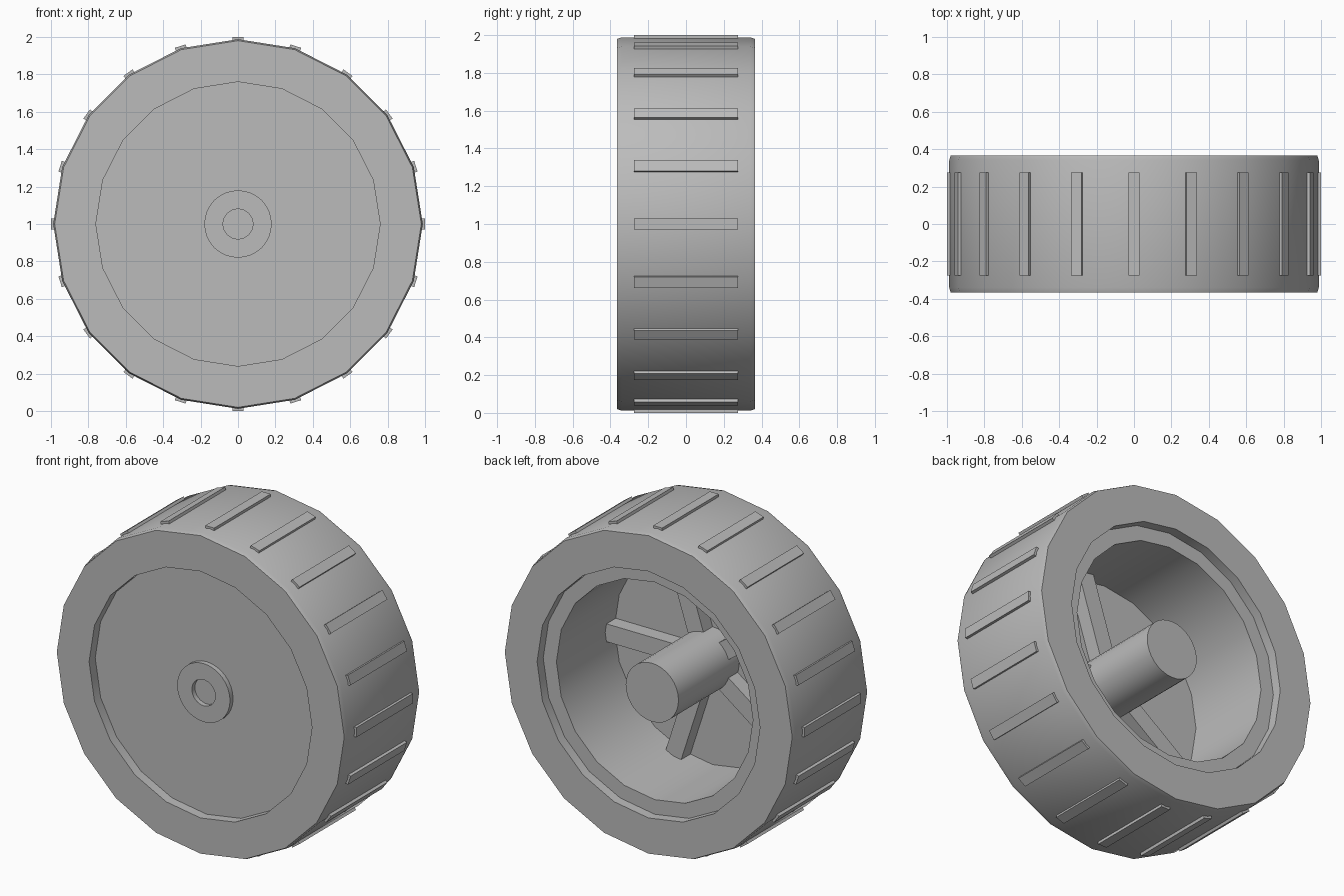
import bpy
import bmesh
import math
from mathutils import Matrix, Vector

if "Cube" in bpy.data.objects:
    bpy.data.objects.remove(bpy.data.objects["Cube"], do_unlink=True)

SIDES = 20
CENTRE = Vector((0, 0, 1))

grey = bpy.data.materials.new("plain_grey")
grey.use_nodes = True
grey.diffuse_color = (0.5, 0.5, 0.5, 1)
grey.node_tree.nodes["Principled BSDF"].inputs["Base Color"].default_value = grey.diffuse_color


def finish(name, bm, smooth=True):
    bmesh.ops.recalc_face_normals(bm, faces=bm.faces)
    mesh = bpy.data.meshes.new(name)
    bm.to_mesh(mesh)
    bm.free()
    mesh.materials.append(grey)
    obj = bpy.data.objects.new(name, mesh)
    obj.location = CENTRE
    bpy.context.collection.objects.link(obj)
    if smooth:
        bpy.ops.object.select_all(action="DESELECT")
        obj.select_set(True)
        bpy.context.view_layer.objects.active = obj
        bpy.ops.object.shade_smooth_by_angle(angle=math.radians(30))
    return obj


def lathe(name, profile, sides):
    """Turn a closed (radius, y) profile around the axle."""
    bm = bmesh.new()
    rings = []
    for i in range(sides):
        a = math.tau * i / sides
        rings.append([bm.verts.new((r * math.cos(a), y, r * math.sin(a))) for r, y in profile])
    n = len(profile)
    for i in range(sides):
        here, after = rings[i], rings[(i + 1) % sides]
        for j in range(n):
            k = (j + 1) % n
            bm.faces.new((here[j], here[k], after[k], after[j]))
    return finish(name, bm)


def drum(name, radius, y0, y1, sides):
    """Solid cylinder lying along y."""
    bm = bmesh.new()
    place = Matrix.Translation((0, (y0 + y1) / 2, 0)) @ Matrix.Rotation(math.pi / 2, 4, "X")
    bmesh.ops.create_cone(bm, cap_ends=True, segments=sides, radius1=radius,
                          radius2=radius, depth=y1 - y0, matrix=place)
    return finish(name, bm)


def radial_boxes(name, count, r0, r1, y0, y1, width):
    """Boxes repeated around the axle, the first pointing to +x."""
    bm = bmesh.new()
    size = Matrix.Diagonal((r1 - r0, y1 - y0, width, 1))
    place = Matrix.Translation(((r0 + r1) / 2, (y0 + y1) / 2, 0))
    for i in range(count):
        turn = Matrix.Rotation(math.tau * i / count, 4, "Y")
        bmesh.ops.create_cube(bm, size=1, matrix=turn @ place @ size)
    return finish(name, bm, smooth=False)


# Tyre and rim with a stepped lip on both sides
half = [(0.67, 0.305), (0.76, 0.305), (0.76, 0.365), (0.98, 0.365), (0.988, 0.34)]
lathe("tyre", half + [(r, -y) for r, y in reversed(half)], SIDES)

# Closed front disc
drum("front_disc", 0.76, -0.305, -0.26, SIDES)

# Raised collar around the axle hole
lathe("hub_collar", [(0.08, -0.30), (0.08, -0.335), (0.18, -0.335), (0.18, -0.30)], 32)

# Axle hub and spokes behind the disc
drum("hub", 0.18, -0.27, 0.33, 32)
radial_boxes("spokes", 5, 0.1, 0.68, -0.27, -0.17, 0.11)

# Tread bars around the tyre
radial_boxes("tread_bars", SIDES, 0.96, 1.0, -0.275, 0.275, 0.06)
